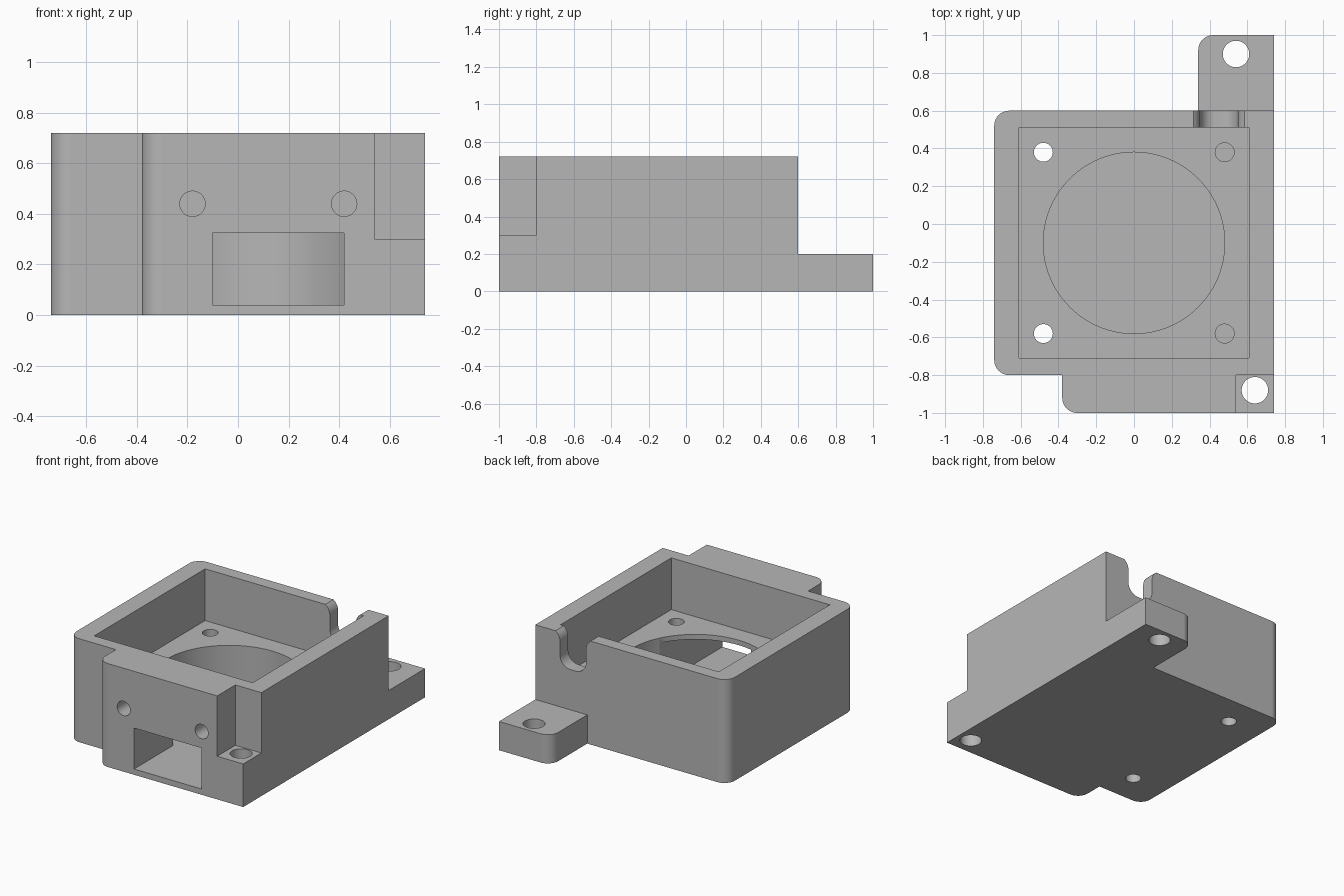
import bpy, bmesh, math
from mathutils import Vector

cube = bpy.data.objects.get("Cube")
if cube:
    bpy.data.objects.remove(cube, do_unlink=True)

grey = bpy.data.materials.new("plain grey")
grey.use_nodes = True
grey.diffuse_color = (0.47, 0.47, 0.47, 1)
grey.node_tree.nodes["Principled BSDF"].inputs["Base Color"].default_value = (0.47, 0.47, 0.47, 1)

FILLET = 0.08
HEIGHT = 0.72
FLOOR = 0.36


def rounded(corners, steps=10):
    """Outline through (x, y, radius) corners, with arcs where radius > 0."""
    pts = []
    for i, (x, y, r) in enumerate(corners):
        p = Vector((x, y))
        if r == 0:
            pts.append(p)
            continue
        u = (Vector(corners[i - 1][:2]) - p).normalized()
        v = (Vector(corners[(i + 1) % len(corners)][:2]) - p).normalized()
        half = u.angle(v) / 2
        centre = p + (u + v).normalized() * (r / math.sin(half))
        a = p + u * (r / math.tan(half)) - centre
        b = p + v * (r / math.tan(half)) - centre
        total = a.angle(b)
        for k in range(steps + 1):
            t = k / steps
            pts.append(centre + (a * math.sin((1 - t) * total)
                                 + b * math.sin(t * total)) / math.sin(total))
    return pts


def rect(x0, x1, y0, y1):
    return [Vector(p) for p in ((x0, y0), (x1, y0), (x1, y1), (x0, y1))]


def circle(x, y, r, n=48):
    return [Vector((x + r * math.cos(math.tau * k / n), y + r * math.sin(math.tau * k / n)))
            for k in range(n)]


def prism(name, pts, lo, hi, along="z"):
    """Extrude an XY outline along z, or an XZ outline along y."""
    bm = bmesh.new()

    def ring(d):
        return [bm.verts.new((p.x, p.y, d) if along == "z" else (p.x, d, p.y)) for p in pts]

    a, b = ring(lo), ring(hi)
    bm.faces.new(a)
    bm.faces.new(b)
    for i in range(len(pts)):
        j = (i + 1) % len(pts)
        bm.faces.new((a[i], a[j], b[j], b[i]))
    bmesh.ops.recalc_face_normals(bm, faces=bm.faces)
    mesh = bpy.data.meshes.new(name)
    bm.to_mesh(mesh)
    bm.free()
    mesh.materials.append(grey)
    obj = bpy.data.objects.new(name, mesh)
    bpy.context.collection.objects.link(obj)
    return obj


# Housing outline with front block and rear mounting tab
housing = prism("fan_housing", rounded([
    (-0.38, -1, FILLET), (0.74, -1, 0), (0.74, 1, 0), (0.34, 1, FILLET), (0.34, 0.6, 0),
    (-0.74, 0.6, FILLET), (-0.74, -0.8, FILLET), (-0.38, -0.8, 0)]), 0, HEIGHT)

# Cable slot profile, flared at the top and rounded at the bottom
slot = rounded([
    (0.25, 0.74, 0), (0.35, HEIGHT, FILLET), (0.35, 0.48, FILLET),
    (0.55, 0.48, FILLET), (0.55, HEIGHT, FILLET), (0.65, 0.74, 0)])

cutters = [
    prism("tab_step_cutter", rect(0.3, 0.9, 0.6, 1.1), 0.2, 0.9),
    prism("corner_notch_cutter", rect(0.54, 0.9, -1.1, -0.8), 0.3, 0.9),
    prism("pocket_cutter", rect(-0.61, 0.61, -0.71, 0.51), FLOOR, 0.9),
    prism("round_chamber_cutter", circle(0, -0.1, 0.48, 96), 0.04, 0.5),
    prism("outlet_cutter", rect(-0.1, 0.42, 0.04, 0.325), -1.1, -0.3, "y"),
    prism("cable_slot_cutter", slot, 0.45, 0.65, "y"),
    prism("rear_tab_hole_cutter", circle(0.54, 0.9, 0.07), -0.1, 0.5),
    prism("front_corner_hole_cutter", circle(0.64, -0.88, 0.07), -0.1, 0.5),
]
# Screw holes: through on the right, blind on the left
for y in (-0.58, 0.38):
    cutters.append(prism("through_hole_cutter", circle(-0.48, y, 0.05), -0.1, 0.5))
    cutters.append(prism("blind_hole_cutter", circle(0.48, y, 0.05), 0.1, 0.5))
# Screw holes in the front face
for x in (-0.18, 0.42):
    cutters.append(prism("front_hole_cutter", circle(x, 0.44, 0.05), -1.1, -0.78, "y"))

bpy.ops.object.select_all(action="DESELECT")
bpy.context.view_layer.objects.active = housing
housing.select_set(True)
for cutter in cutters:
    mod = housing.modifiers.new("cut", "BOOLEAN")
    mod.operation = "DIFFERENCE"
    mod.solver = "EXACT"
    mod.object = cutter
    bpy.ops.object.modifier_apply(modifier=mod.name)
    bpy.data.objects.remove(cutter, do_unlink=True)

# Smooth fillets and holes, crisp flat faces
bpy.ops.object.shade_smooth_by_angle(angle=math.radians(30))
normals = housing.modifiers.new("flat_normals", "WEIGHTED_NORMAL")
normals.keep_sharp = True
